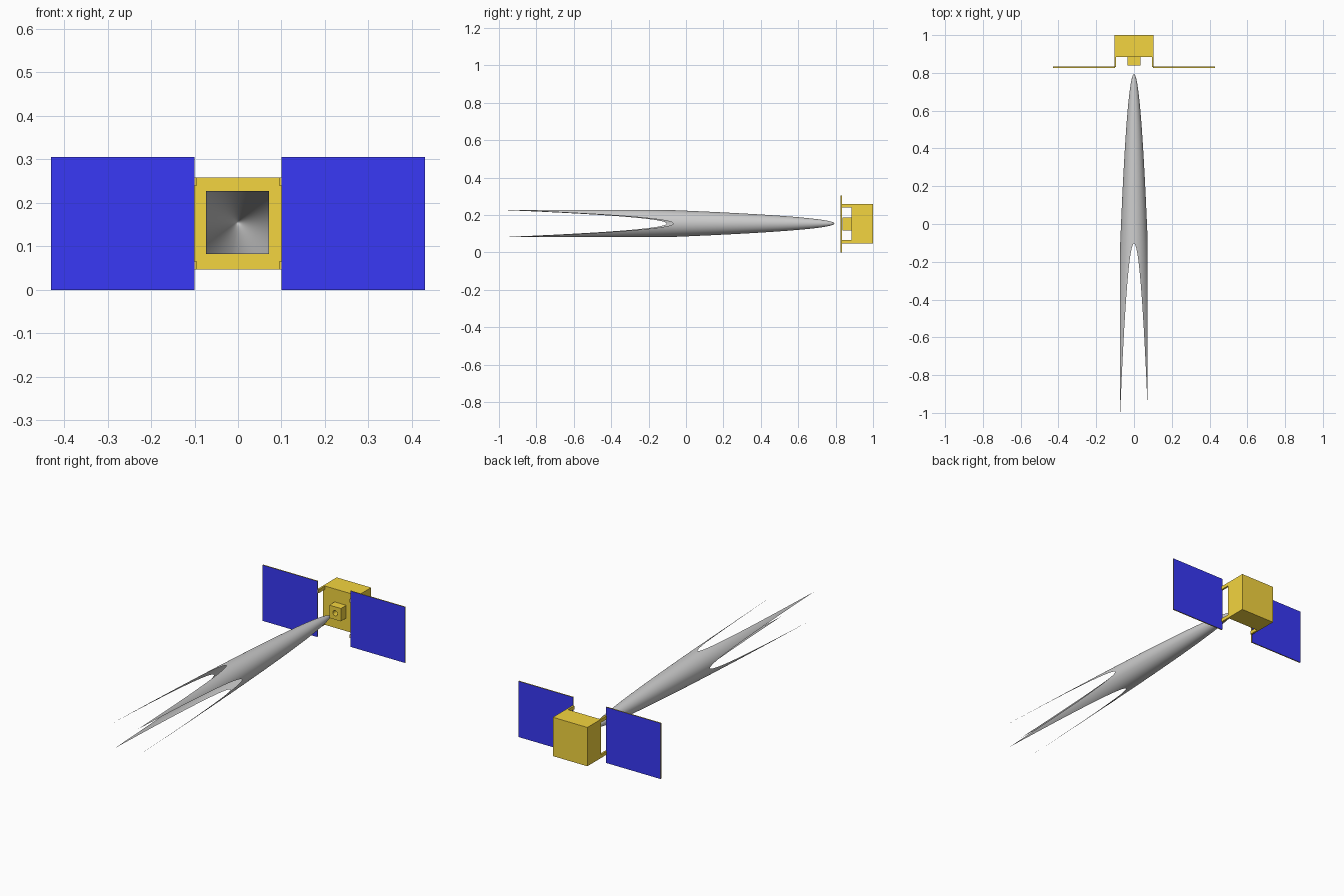
import bpy
import bmesh
import math

if "Cube" in bpy.data.objects:
    bpy.data.objects.remove(bpy.data.objects["Cube"])

ZC = 0.1525          # height of the craft's axis


def material(name, rgb):
    m = bpy.data.materials.new(name)
    m.diffuse_color = (*rgb, 1)
    m.use_nodes = True
    m.node_tree.nodes["Principled BSDF"].inputs["Base Color"].default_value = m.diffuse_color
    return m


GOLD = material("gold_foil", (0.9, 0.66, 0.05))
BLUE = material("solar_blue", (0.04, 0.04, 0.92))


def add_object(name, bm, mats=()):
    mesh = bpy.data.meshes.new(name)
    bm.to_mesh(mesh)
    bm.free()
    for m in mats:
        mesh.materials.append(m)
    ob = bpy.data.objects.new(name, mesh)
    bpy.context.collection.objects.link(ob)
    return ob


def box(name, lo, hi, mats=(GOLD,)):
    bm = bmesh.new()
    bmesh.ops.create_cube(bm, size=1)
    for v in bm.verts:
        v.co = [(a + b) / 2 + c * (b - a) for a, b, c in zip(lo, hi, v.co)]
    bm.normal_update()
    return add_object(name, bm, mats)


# Main body
box("body", (-0.104, 0.884, ZC - 0.106), (0.104, 1.0, ZC + 0.106))

# Thruster block with a round bore in its front face
block = box("thruster_block", (-0.035, 0.838, ZC - 0.035), (0.035, 0.884, ZC + 0.035))
bpy.ops.mesh.primitive_cylinder_add(vertices=32, radius=0.014, depth=0.06,
                                    location=(0, 0.838, ZC),
                                    rotation=(math.pi / 2, 0, 0))
cutter = bpy.context.object
cutter.name = "bore_cutter"
cutter.data.materials.append(GOLD)
cutter.hide_render = True
cutter.display_type = 'WIRE'
bore = block.modifiers.new("bore", 'BOOLEAN')
bore.operation = 'DIFFERENCE'
bore.solver = 'EXACT'
bore.object = cutter

# Solar panels (gold edges, blue faces) and their corner brackets
for side, s in (("left", -1), ("right", 1)):
    x0, x1 = sorted((s * 0.1, s * 0.43))
    panel = box(f"solar_panel_{side}", (x0, 0.827, 0), (x1, 0.833, 0.305), (GOLD, BLUE))
    for f in panel.data.polygons:
        f.material_index = int(abs(f.normal.y) > 0.5)
    x0, x1 = sorted((s * 0.094, s * 0.104))
    for level, z in (("lower", ZC - 0.106), ("upper", ZC + 0.087)):
        box(f"bracket_{side}_{level}", (x0, 0.830, z), (x1, 0.885, z + 0.019))

# Exhaust plume: a long paraboloid over a square patch, so its corners trail off in points
HALF, APEX, TAIL, N = 0.073, 0.793, -1.0, 100
step = 2 * HALF / N
steepness = (APEX - TAIL) / (2 * HALF ** 2)
bm = bmesh.new()
bmesh.ops.create_grid(bm, x_segments=N - 1, y_segments=N - 1, size=HALF - step / 2)
for v in bm.verts:
    u, w = v.co.x - step / 2, v.co.y + step / 2
    v.co = (u, APEX - steepness * (u * u + w * w), ZC + 0.0015 + w)
bmesh.ops.reverse_faces(bm, faces=bm.faces[:])
bm.normal_update()
for f in bm.faces:
    f.smooth = True
add_object("exhaust_plume", bm)
